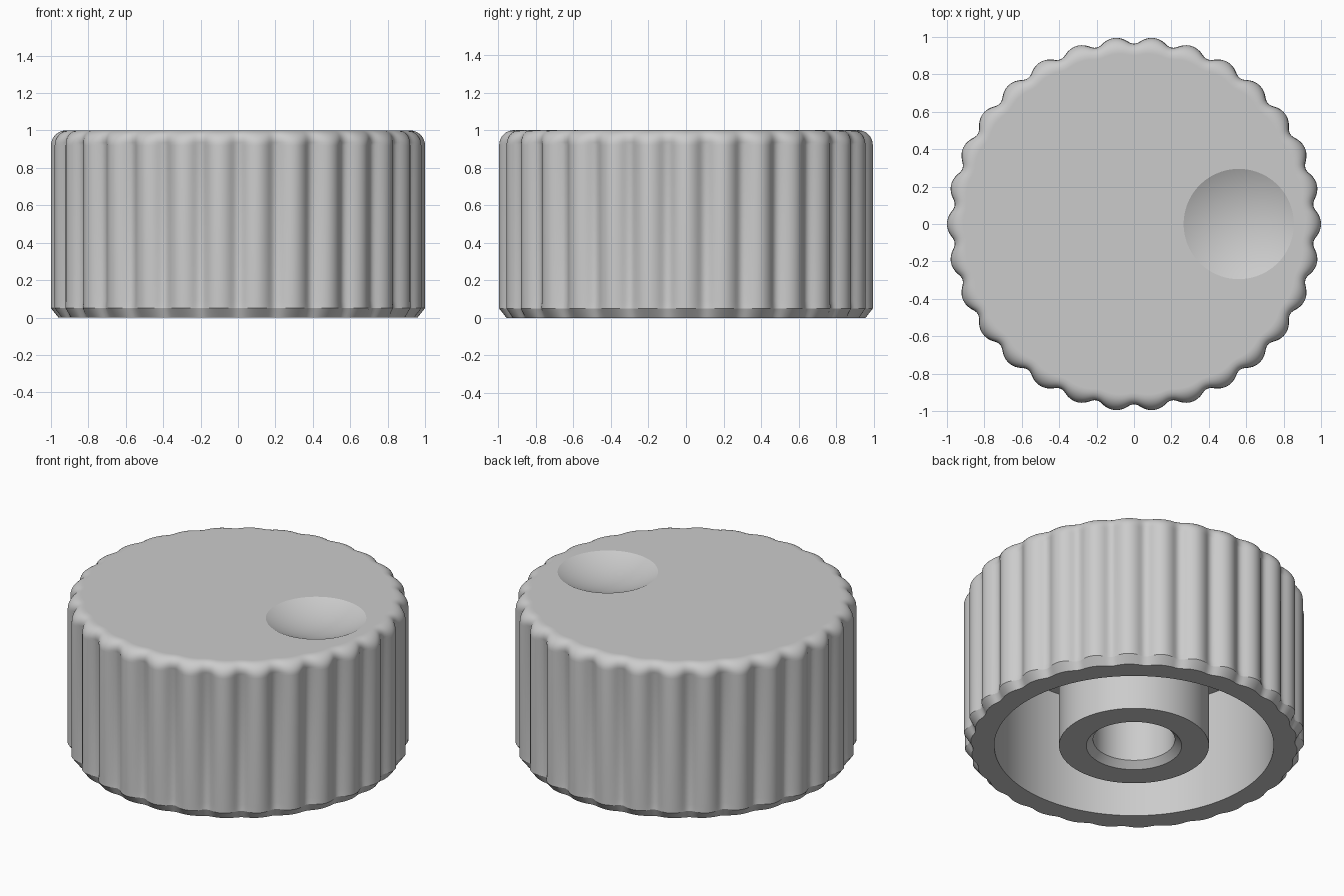
import bpy, bmesh
from math import sin, cos, pi, radians, sqrt

cube = bpy.data.objects.get("Cube")
if cube:
    bpy.data.objects.remove(cube, do_unlink=True)

LOBES, STEPS = 30, 16          # grip lobes and samples per lobe
SEGMENTS = LOBES * STEPS
GROOVE = 0.042                 # groove depth
FILLET = 0.08                  # rounding of the top edge

grey = bpy.data.materials.new("plain grey")
grey.use_nodes = True
colour = (0.6, 0.6, 0.6, 1)
grey.diffuse_color = colour
grey.node_tree.nodes["Principled BSDF"].inputs["Base Color"].default_value = colour


def dip(i):
    """Groove amount round the grip: 0 on a lobe, 1 in a groove."""
    t = (i / STEPS) % 1
    u = 2 * min(t, 1 - t)
    return u * u / 0.7 if u < 0.7 else 1 - (1 - u) ** 2 / 0.3


# Profile rows: radius, height, groove depth; from the bore to the top face
rows = [
    (0.24, 0.60, 0), (0.24, 0.04, 0), (0.28, 0, 0),        # bore and its chamfer
    (0.44, 0, 0), (0.44, 0.75, 0),                         # hub
    (0.82, 0.75, 0), (0.82, 0, 0),                         # hollow underside
    (0.96, 0, 0.015), (1, 0.05, 0.036), (1, 0.09, GROOVE)  # bottom chamfer
]
for k in range(9):                                         # rounded top edge
    a = k / 8 * pi / 2
    rows.append((1 - FILLET * (1 - cos(a)), 1 - FILLET * (1 - sin(a)),
                 GROOVE * (1 - 0.7 * sin(a))))
rows.append((0.914, 1, GROOVE * 0.3))

# Knob body as one closed, fluted revolve
bm = bmesh.new()
rings = []
for r, z, depth in rows:
    ring = []
    for i in range(SEGMENTS):
        a = 2 * pi * i / SEGMENTS
        rad = r - depth * dip(i)
        ring.append(bm.verts.new((rad * cos(a), rad * sin(a), z)))
    rings.append(ring)
for low, high in zip(rings, rings[1:]):
    for i in range(SEGMENTS):
        j = (i + 1) % SEGMENTS
        bm.faces.new((low[i], low[j], high[j], high[i]))
bm.faces.new(rings[0])
bm.faces.new(rings[-1])
bmesh.ops.recalc_face_normals(bm, faces=bm.faces)
mesh = bpy.data.meshes.new("knob")
bm.to_mesh(mesh)
bm.free()
mesh.materials.append(grey)
knob = bpy.data.objects.new("knob", mesh)
bpy.context.collection.objects.link(knob)

# Finger dimple cut with a large sphere
ball, dimple = 0.68, 0.295
bpy.ops.mesh.primitive_uv_sphere_add(
    segments=96, ring_count=80, radius=ball,
    location=(0.56, 0, 1 + sqrt(ball ** 2 - dimple ** 2)))
cutter = bpy.context.object
cutter.name = "dimple_cutter"
cutter.hide_render = True
cutter.data.materials.append(grey)

cut = knob.modifiers.new("dimple", 'BOOLEAN')
cut.operation = 'DIFFERENCE'
cut.solver = 'EXACT'
cut.object = cutter

bpy.ops.object.select_all(action='DESELECT')
knob.select_set(True)
bpy.context.view_layer.objects.active = knob
bpy.ops.object.modifier_apply(modifier=cut.name)
bpy.data.objects.remove(cutter, do_unlink=True)
bpy.ops.object.shade_smooth_by_angle(angle=radians(22))
